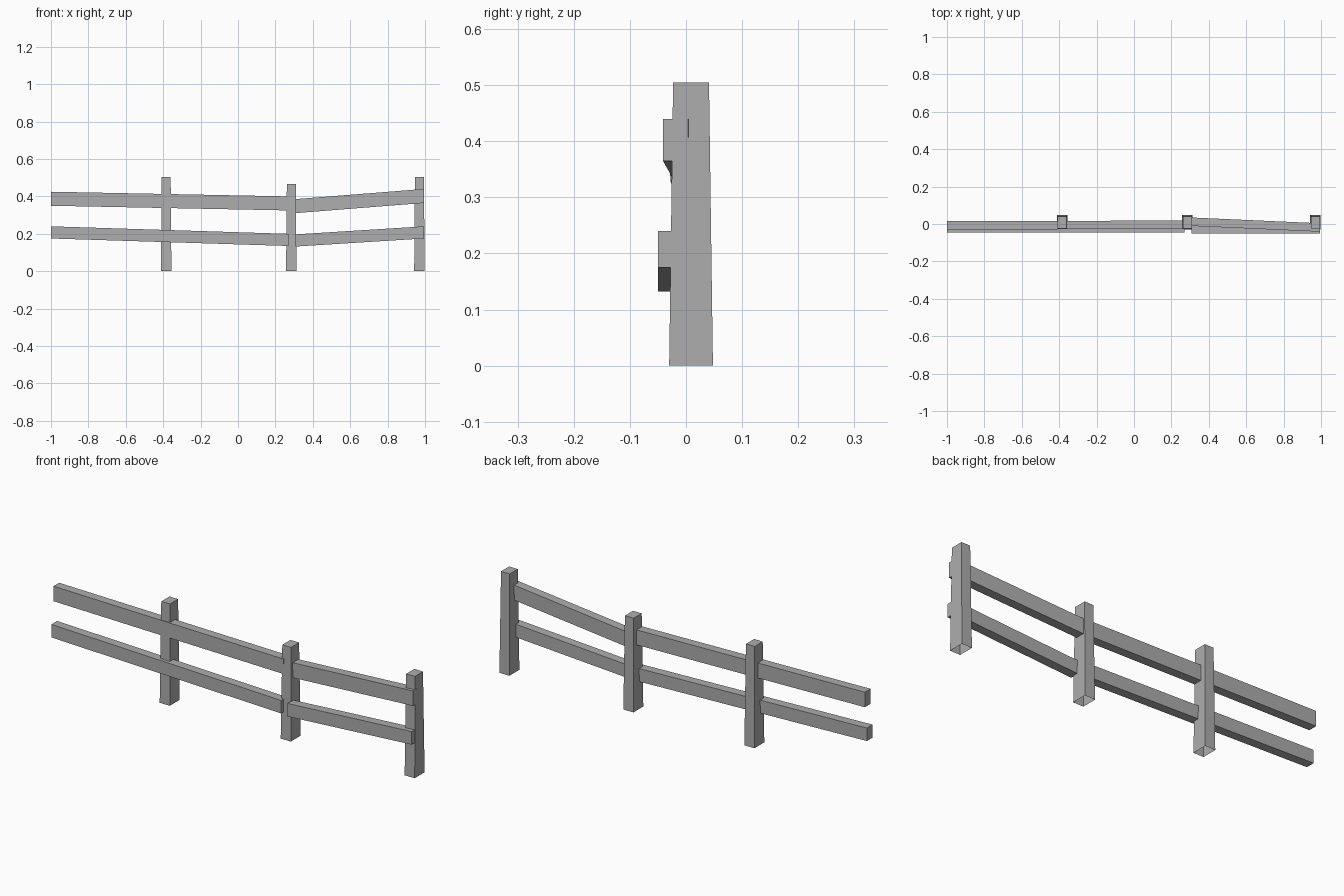
import bpy

cube = bpy.data.objects.get("Cube")
if cube:
    bpy.data.objects.remove(cube, do_unlink=True)

GREY = (0.42, 0.42, 0.42, 1)
mat = bpy.data.materials.new("weathered_grey")
mat.use_nodes = True
mat.diffuse_color = GREY
mat.node_tree.nodes["Principled BSDF"].inputs["Base Color"].default_value = GREY


def prism(name, ring_a, ring_b, cap_start=True):
    """Join two four-cornered rings into a solid; the start may stay open."""
    faces = [(i, (i + 1) % 4, (i + 1) % 4 + 4, i + 4) for i in range(4)]
    faces.append((4, 5, 6, 7))
    if cap_start:
        faces.append((3, 2, 1, 0))
    mesh = bpy.data.meshes.new(name)
    mesh.from_pydata(ring_a + ring_b, [], faces)
    mesh.materials.append(mat)
    obj = bpy.data.objects.new(name, mesh)
    bpy.context.collection.objects.link(obj)


def post(name, x, height):
    """Slightly tapered post, open underneath."""
    def ring(half, front, back, z):
        return [(x - half, front, z), (x + half, front, z),
                (x + half, back, z), (x - half, back, z)]
    prism(name, ring(0.028, -0.03, 0.048, 0), ring(0.024, -0.023, 0.041, height), False)


def rail(name, start, end, height, depth=0.045):
    """Sloping rail; start and end are the lower front corners."""
    def ring(p):
        x, y, z = p
        return [(x, y, z), (x, y + depth, z),
                (x, y + depth, z + height), (x, y, z + height)]
    prism(name, ring(start), ring(end))


# Posts
post("right_post", -0.384, 0.505)
post("middle_post", 0.285, 0.467)
post("left_post", 0.97, 0.505)

# Long rails
rail("long_upper_rail", (-1, -0.029, 0.35), (0.27, -0.027, 0.325), 0.075)
rail("long_lower_rail", (-1, -0.045, 0.175), (0.27, -0.045, 0.135), 0.065)

# Short rails
rail("short_upper_rail", (0.3, -0.01, 0.31), (0.995, -0.041, 0.365), 0.075)
rail("short_lower_rail", (0.308, -0.05, 0.132), (0.995, -0.05, 0.175), 0.065)
